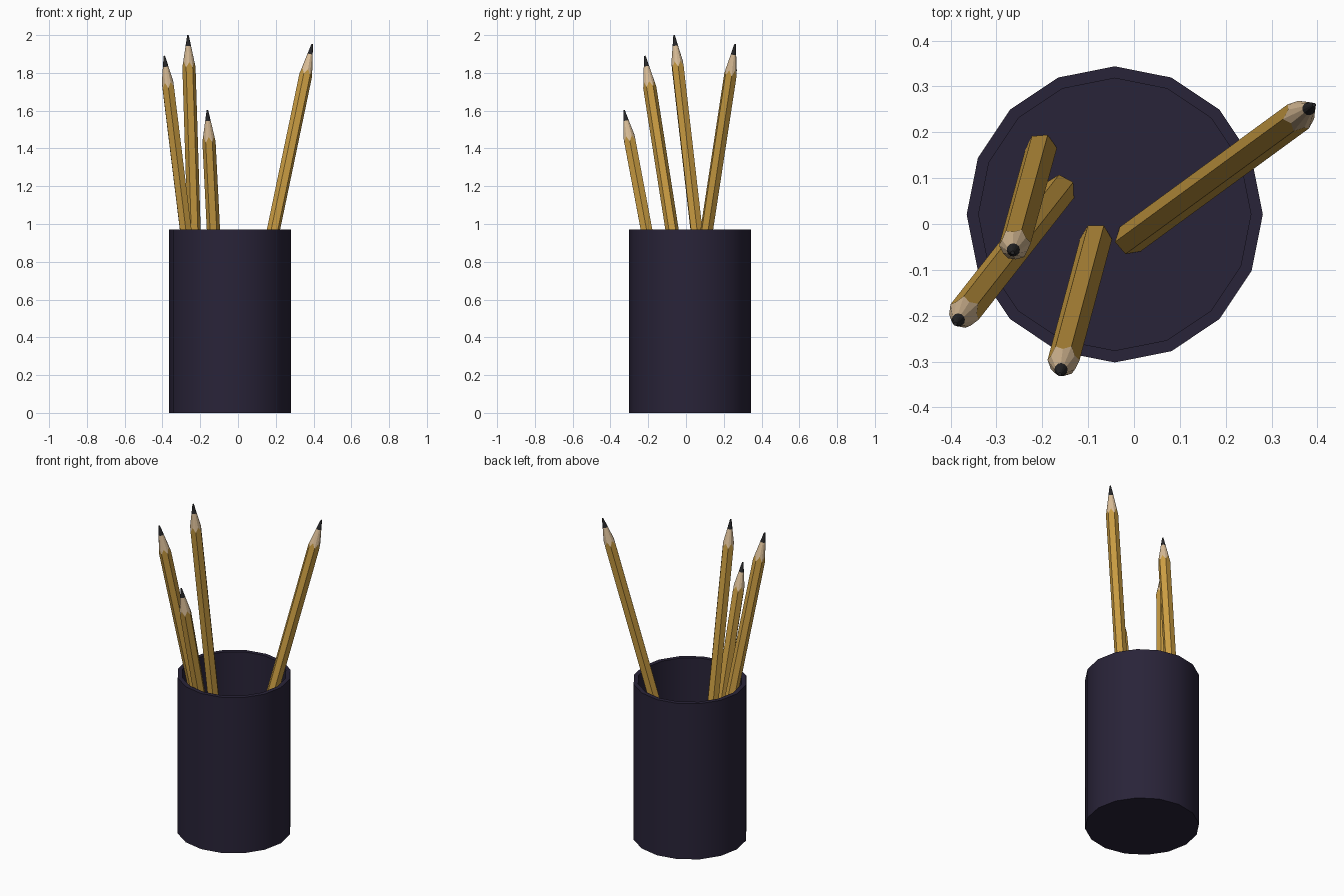
import bpy, bmesh, math
from mathutils import Vector, Matrix

if "Cube" in bpy.data.objects:
    bpy.data.objects.remove(bpy.data.objects["Cube"])


def material(name, rgb):
    m = bpy.data.materials.new(name)
    m.diffuse_color = (*rgb, 1)
    m.use_nodes = True
    m.node_tree.nodes["Principled BSDF"].inputs["Base Color"].default_value = m.diffuse_color
    return m


PLASTIC = material("dark_plastic", (0.022, 0.017, 0.04))
PAINT = material("yellow_paint", (0.60, 0.34, 0.055))
WOOD = material("bare_wood", (0.70, 0.51, 0.31))
LEAD = material("graphite", (0.02, 0.02, 0.022))


def finish(bm, name, mats, matrix):
    bmesh.ops.recalc_face_normals(bm, faces=bm.faces)
    me = bpy.data.meshes.new(name)
    bm.to_mesh(me)
    bm.free()
    for m in mats:
        me.materials.append(m)
    ob = bpy.data.objects.new(name, me)
    bpy.context.collection.objects.link(ob)
    ob.matrix_world = matrix
    return ob


def ring(bm, n, r, z):
    return [bm.verts.new((r * math.cos(2 * math.pi * i / n),
                          r * math.sin(2 * math.pi * i / n), z)) for i in range(n)]


def bridge(bm, a, b, mat=0):
    n = len(a)
    for i in range(n):
        j = (i + 1) % n
        bm.faces.new((a[i], a[j], b[j], b[i])).material_index = mat


# Cup: 16-sided open tube with a wall and an inner floor
bm = bmesh.new()
rings = [ring(bm, 16, r, z) for r, z in
         [(0.323, 0), (0.323, 0.97), (0.297, 0.97), (0.297, 0.025)]]
for a, b in zip(rings, rings[1:]):
    bridge(bm, a, b)
bm.faces.new(rings[0])
bm.faces.new(rings[-1])
cup = finish(bm, "cup", [PLASTIC], Matrix.Translation((-0.042, 0.021, 0)))
bpy.context.view_layer.objects.active = cup
cup.select_set(True)
bpy.ops.object.shade_smooth_by_angle(angle=math.radians(30))


# Pencil: hexagonal shaft, scalloped sharpened cone, graphite tip
def pencil(name, base, tip, roll):
    base, tip = Vector(base), Vector(tip)
    axis = tip - base
    length = axis.length
    bm = bmesh.new()
    r, flat = 0.035, math.cos(math.pi / 6)
    bottom, shoulder = ring(bm, 12, r, 0), ring(bm, 12, r, length - 0.17)
    for i in range(1, 12, 2):
        for v in (bottom[i], shoulder[i]):
            v.co.x *= flat
            v.co.y *= flat
        shoulder[i].co.z += 0.03
    lead, point = ring(bm, 12, 0.0145, length - 0.057), ring(bm, 12, 0.004, length)
    bridge(bm, bottom, shoulder, 0)
    bridge(bm, shoulder, lead, 1)
    bridge(bm, lead, point, 2)
    bm.faces.new(bottom)
    bm.faces.new(point).material_index = 2
    rot = axis.to_track_quat('Z', 'Y').to_matrix().to_4x4()
    finish(bm, name, [PAINT, WOOD, LEAD],
           Matrix.Translation(base) @ rot @ Matrix.Rotation(math.radians(roll), 4, 'Z'))


pencil("pencil_left", (-0.162, 0.073, 0.032), (-0.39, -0.218, 1.89), 10)
pencil("pencil_tall", (-0.203, 0.163, 0.032), (-0.265, -0.063, 2.0), 20)
pencil("pencil_short", (-0.083, -0.033, 0.032), (-0.162, -0.328, 1.603), 15)
pencil("pencil_right", (-0.008, -0.033, 0.032), (0.393, 0.26, 1.953), 5)
